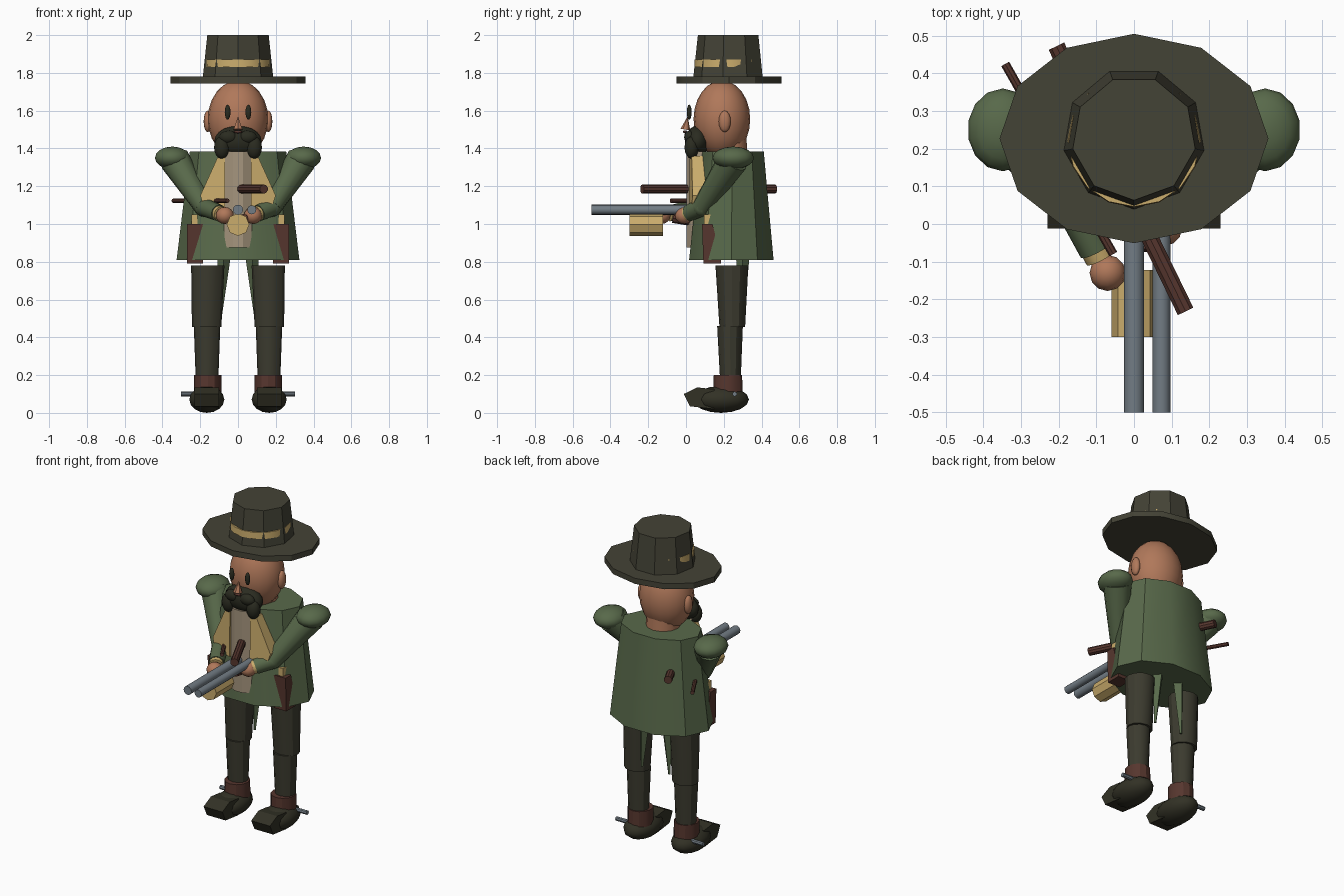
import bpy, bmesh, math
from mathutils import Vector, Matrix

if "Cube" in bpy.data.objects:
    bpy.data.objects.remove(bpy.data.objects["Cube"])


def srgb(r, g, b):
    f = lambda c: ((c / 255 + 0.055) / 1.055) ** 2.4 if c > 10 else c / 3295
    return (f(r), f(g), f(b), 1)


COLOURS = {
    "hat_olive": (68, 67, 54), "trouser_olive": (60, 59, 47), "coat_green": (88, 105, 74),
    "skin": (176, 120, 90), "dark_hair": (42, 43, 32), "gold_tan": (202, 172, 108),
    "shirt_beige": (166, 150, 126), "leather_brown": (86, 54, 46), "steel_grey": (114, 124, 132),
    "boot_dark": (50, 49, 37),
}
MATS = {}
for key, rgb in COLOURS.items():
    MATS[key] = bpy.data.materials.new(key)
    MATS[key].diffuse_color = srgb(*rgb)


def finish(name, bm, mat, angle=30):
    bmesh.ops.recalc_face_normals(bm, faces=bm.faces)
    me = bpy.data.meshes.new(name)
    bm.to_mesh(me)
    bm.free()
    me.materials.append(MATS[mat])
    me.polygons.foreach_set("use_smooth", [True] * len(me.polygons))
    me.set_sharp_from_angle(angle=math.radians(angle))
    ob = bpy.data.objects.new(name, me)
    bpy.context.collection.objects.link(ob)
    return ob


def ball(name, mat, c, r, u=16, v=10):
    bm = bmesh.new()
    m = Matrix.Translation(c) @ Matrix.Diagonal((*r, 1))
    bmesh.ops.create_uvsphere(bm, u_segments=u, v_segments=v, radius=1, matrix=m)
    return finish(name, bm, mat, 45)


def rod(name, mat, a, b, r1, r2, sides=12):
    """Tapered cylinder from point a to point b."""
    a, b = Vector(a), Vector(b)
    d = b - a
    bm = bmesh.new()
    m = Matrix.Translation((a + b) / 2) @ d.to_track_quat('Z', 'Y').to_matrix().to_4x4()
    bmesh.ops.create_cone(bm, cap_ends=True, segments=sides, radius1=r1, radius2=r2,
                          depth=d.length, matrix=m)
    return finish(name, bm, mat, 31)


def loft(name, mat, rings, sides, phase=0.0):
    """Upright stack of elliptical rings (cx, cy, z, rx, ry)."""
    bm = bmesh.new()
    loops = []
    for cx, cy, z, rx, ry in rings:
        loops.append([bm.verts.new((cx + rx * math.cos(phase + math.tau * i / sides),
                                    cy + ry * math.sin(phase + math.tau * i / sides), z))
                      for i in range(sides)])
    for p, q in zip(loops, loops[1:]):
        for i in range(sides):
            j = (i + 1) % sides
            bm.faces.new((p[i], p[j], q[j], q[i]))
    bm.faces.new(loops[0])
    bm.faces.new(loops[-1])
    return finish(name, bm, mat)


def prism(name, mat, profile, x0, x1):
    """Side profile of (y, z) points extruded along x."""
    bm = bmesh.new()
    a = [bm.verts.new((x0, y, z)) for y, z in profile]
    b = [bm.verts.new((x1, y, z)) for y, z in profile]
    n = len(a)
    for i in range(n):
        bm.faces.new((a[i], a[(i + 1) % n], b[(i + 1) % n], b[i]))
    bm.faces.new(a)
    bm.faces.new(b)
    return finish(name, bm, mat)


# Hat
DOWN = -math.pi / 2
loft("hat_brim", "hat_olive", [(0, .227, 1.745, .357, .278), (0, .227, 1.78, .357, .278)], 12)
loft("hat_crown", "hat_olive", [(0, .228, 1.77, .19, .19), (0, .228, 2.0, .165, .165)], 9, DOWN)
loft("hat_band", "gold_tan", [(0, .221, 1.83, .177, .177), (0, .221, 1.87, .175, .175)], 16)

# Head and face
ball("head", "skin", (0, .19, 1.555), (.16, .15, .205), 20, 12)
rod("neck", "skin", (0, .23, 1.3), (0, .22, 1.45), .10, .10)
rod("nose", "skin", (0, -.003, 1.5), (0, .008, 1.565), .026, .002, 6)
ball("beard", "dark_hair", (0, .06, 1.44), (.125, .065, .08))
ball("mouth", "leather_brown", (0, -.005, 1.488), (.025, .012, .008), 8, 6)

# Torso
loft("coat", "coat_green", [(0, .24, .81, .325, .235), (0, .245, 1.385, .255, .175)], 10)
loft("shirt", "shirt_beige", [(0, .1, .875, .1, .1), (0, .1, 1.385, .1, .1)], 12, math.pi / 12)

# Paired parts
for s, side in ((-1, "left"), (1, "right")):
    ball(side + "_ear", "skin", (s * .16, .205, 1.543), (.022, .032, .057), 12, 8)
    ball(side + "_eye", "dark_hair", (s * .055, .017, 1.592), (.016, .013, .04), 10, 8)
    ball(side + "_moustache", "dark_hair", (s * .085, .03, 1.405), (.042, .038, .06), 12, 8)
    ball(side + "_moustache_curl", "dark_hair", (s * .05, .02, 1.46), (.05, .03, .035), 12, 8)

    # Vest flap
    bm = bmesh.new()
    pts = [(.07, .02, 1.36), (.105, .03, 1.36), (.2, .035, 1.15), (.18, .03, 1.09), (.07, .015, 1.07)]
    face = bm.faces.new([bm.verts.new((s * x, y, z)) for x, y, z in pts])
    ext = bmesh.ops.extrude_face_region(bm, geom=[face])["geom"]
    bmesh.ops.translate(bm, verts=[g for g in ext if isinstance(g, bmesh.types.BMVert)], vec=(0, .09, 0))
    finish(side + "_vest_flap", bm, "gold_tan")

    # Arm
    hand = Vector((-.07, -.13, 1.045)) if s < 0 else Vector((.08, -.01, 1.045))
    elbow = Vector((s * .18, .085, 1.09))
    cuff = elbow.lerp(hand, .72)
    ball(side + "_shoulder", "coat_green", (s * .348, .25, 1.35), (.094, .11, .06), 14, 8)
    rod(side + "_upper_arm", "coat_green", (s * .335, .25, 1.34), elbow, .082, .052)
    ball(side + "_elbow", "coat_green", elbow, (.052, .052, .052), 12, 8)
    rod(side + "_forearm", "coat_green", elbow, cuff, .05, .045)
    rod(side + "_cuff", "gold_tan", cuff, elbow.lerp(hand, .82), .04, .04)
    ball(side + "_hand", "skin", hand, (.048, .048, .045), 12, 8)

    # Leg
    x = s * .16
    loft(side + "_lower_leg", "trouser_olive", [(x + s * .004, .235, .18, .06, .055),
                                                (x + s * .004, .233, .46, .07, .068)], 12)
    loft(side + "_upper_leg", "trouser_olive", [(x + s * .006, .245, .455, .078, .068),
                                                (x, .243, .78, .088, .087)], 12)
    rod(side + "_coat_tail", "coat_green", (s * .095, .3, .5), (s * .075, .3, .82), .008, .035, 4)

    # Boot with squared toe and spur
    loft(side + "_ankle_band", "leather_brown", [(x, .222, .1, .073, .078), (x, .222, .2, .072, .075)], 12)
    ball(side + "_boot", "boot_dark", (s * .165, .185, .071), (.095, .148, .071), 14, 8)
    prism(side + "_toe", "boot_dark", [(-.012, .1), (.02, .035), (.15, .02), (.15, .125), (.06, .135)],
          s * .165 - .065, s * .165 + .065)
    rod(side + "_spur", "steel_grey", (s * .2, .258, .1), (s * .302, .258, .1), .013, .013, 8)

    # Holster and grip
    prism(side + "_holster", "leather_brown", [(.092, .79), (.185, .79), (.185, .82), (.14, 1.0), (.085, 1.0)],
          s * .185, s * .27)
    prism(side + "_holster_grip", "gold_tan", [(.095, .96), (.13, .96), (.13, 1.05), (.095, 1.05)],
          s * .215, s * .245)

# Double gun
rod("main_barrel", "steel_grey", (0, -.5, 1.075), (0, .08, 1.075), .027, .027)
rod("side_barrel", "steel_grey", (.073, -.5, 1.075), (.073, .08, 1.075), .024, .024)
rod("gun_fore_end", "gold_tan", (0, -.3, .997), (0, -.122, .997), .06, .06, 8)
rod("gun_grip", "leather_brown", (.03, -.07, 1.03), (.03, .05, 1.01), .024, .024, 8)

# Rods running through the coat
rod("thick_rod", "leather_brown", (.137, -.232, 1.185), (-.206, .472, 1.185), .024, .024, 10)
rod("thin_rod", "leather_brown", (-.055, -.08, 1.123), (-.342, .425, 1.123), .012, .012, 8)

for m in bpy.data.materials:
    if m.users and not m.is_grease_pencil:
        m.use_nodes = True
        m.node_tree.nodes["Principled BSDF"].inputs["Base Color"].default_value = m.diffuse_color
